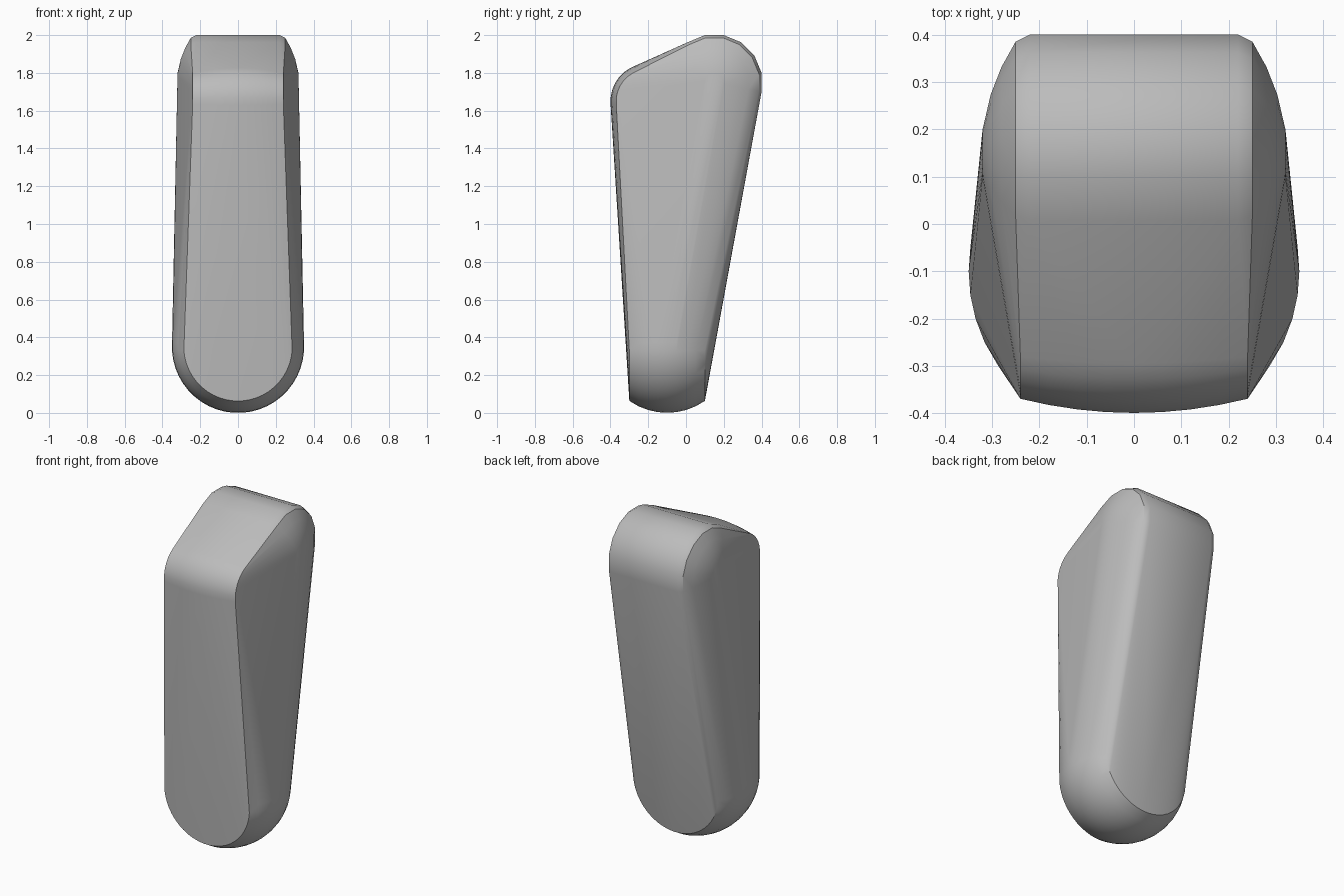
import bpy, bmesh
from math import sin, cos, pi, sqrt

cube = bpy.data.objects.get("Cube")
if cube:
    bpy.data.objects.remove(cube, do_unlink=True)

mat = bpy.data.materials.new("plain_grey")
mat.use_nodes = True
GREY = (0.5, 0.5, 0.5, 1)
mat.diffuse_color = GREY
mat.node_tree.nodes["Principled BSDF"].inputs["Base Color"].default_value = GREY

bm = bmesh.new()


def ring(axis, centre, offset, radius, count):
    """Circle of points around the x or y axis, starting half a step from the top."""
    cx, cy, cz = centre
    for i in range(count):
        a = 2 * pi * (i + 0.5) / count
        u, v = radius * sin(a), radius * cos(a)
        if axis == "x":
            bm.verts.new((cx + offset, cy + u, cz + v))
        else:
            bm.verts.new((cx + u, cy + offset, cz + v))


# Rounded foot: a ball sliced flat at front and back
foot = (0, -0.1, 0.35)
for k in range(-4, 5):
    d = k * 0.05
    ring("y", foot, d, sqrt(0.35 ** 2 - d ** 2), 48)

# Rear head: a roll with domed ends
rear = (0, 0.15, 1.75)
dome = [(0.22, 0.255), (0.25, 0.24), (0.28, 0.185), (0.303, 0.125), (0.32, 0.05)]
for side in (-1, 1):
    for x, r in dome:
        ring("x", rear, side * x, r, 16)

# Front brow: a slightly barrelled roll
brow = (0, -0.2, 1.65)
for k in range(-4, 5):
    x = k * 0.06
    ring("x", brow, x, 0.2 - 0.03 * (x / 0.24) ** 2, 32)

# Stretch one skin over the three forms
hull = bmesh.ops.convex_hull(bm, input=bm.verts[:])
inside = set(hull["geom_interior"]) | set(hull["geom_unused"])
bmesh.ops.delete(bm, geom=[g for g in inside if isinstance(g, bmesh.types.BMVert)],
                 context="VERTS")
bmesh.ops.dissolve_limit(bm, angle_limit=0.005, verts=bm.verts[:], edges=bm.edges[:])
bmesh.ops.recalc_face_normals(bm, faces=bm.faces[:])

mesh = bpy.data.meshes.new("tapered_body")
bm.to_mesh(mesh)
bm.free()
body = bpy.data.objects.new("tapered_body", mesh)
mesh.materials.append(mat)
bpy.context.collection.objects.link(body)

bpy.ops.object.select_all(action="DESELECT")
body.select_set(True)
bpy.context.view_layer.objects.active = body
bpy.ops.object.shade_smooth_by_angle(angle=pi / 6)
